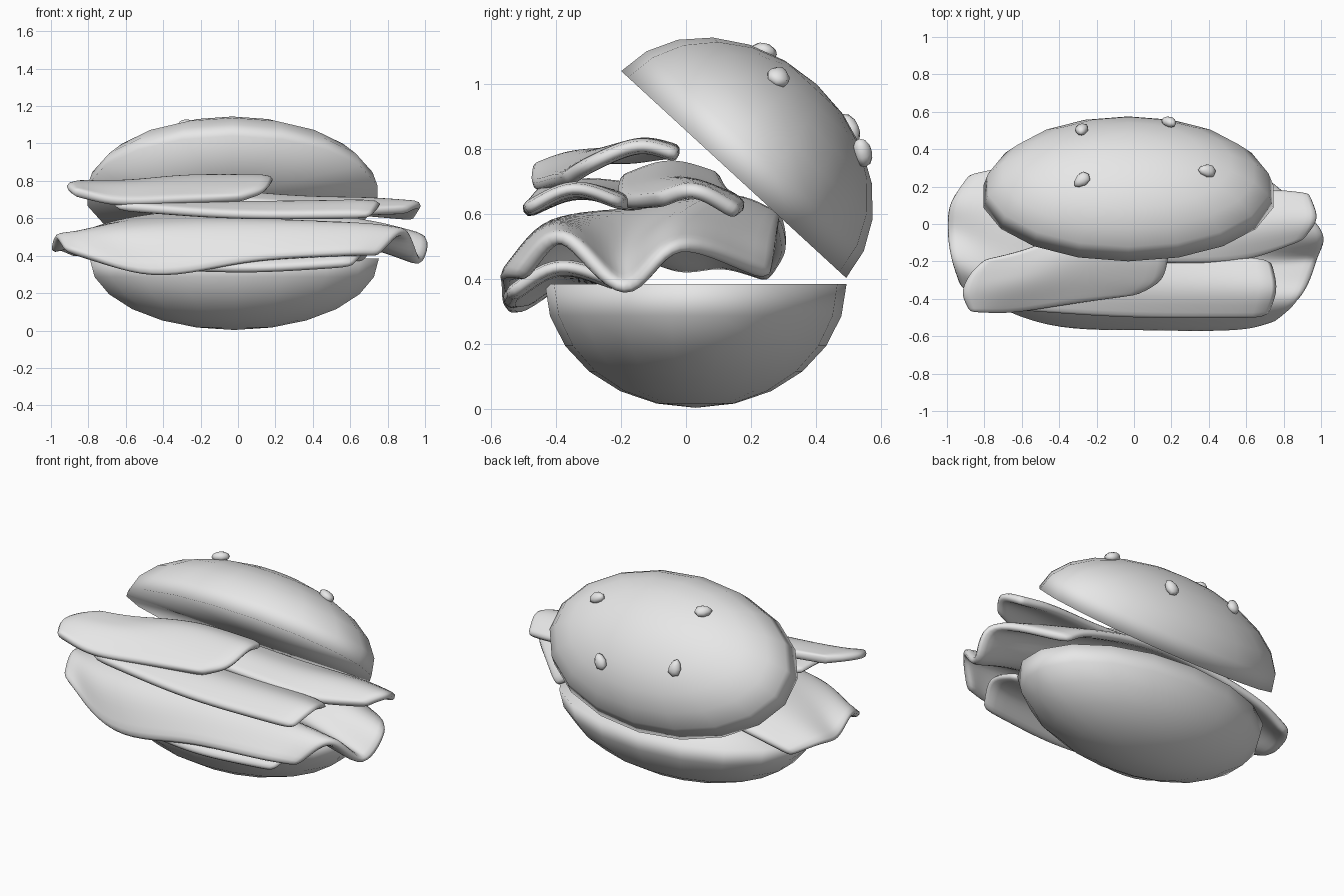
import bpy
import bmesh
import math
from mathutils import Matrix, Vector

cube = bpy.data.objects.get("Cube")
if cube:
    bpy.data.objects.remove(cube, do_unlink=True)

# One plain grey for every part
grey = bpy.data.materials.new("light grey")
grey.use_nodes = True
grey.diffuse_color = (0.8, 0.8, 0.8, 1)
grey.node_tree.nodes["Principled BSDF"].inputs["Base Color"].default_value = grey.diffuse_color


def finish(name, bm):
    bmesh.ops.recalc_face_normals(bm, faces=bm.faces)
    mesh = bpy.data.meshes.new(name)
    bm.to_mesh(mesh)
    bm.free()
    mesh.materials.append(grey)
    for face in mesh.polygons:
        face.use_smooth = True
    obj = bpy.data.objects.new(name, mesh)
    bpy.context.collection.objects.link(obj)
    return obj


def bun(name, centre, radii, tilt):
    """Half ellipsoid with a flat cut face, softly shaded over the rim."""
    bm = bmesh.new()
    bmesh.ops.create_uvsphere(bm, u_segments=18, v_segments=12, radius=1)
    bmesh.ops.bisect_plane(bm, geom=bm.verts[:] + bm.edges[:] + bm.faces[:], dist=0.001,
                           plane_co=(0, 0, 0), plane_no=(0, 0, 1), clear_inner=True)
    cut = bmesh.ops.holes_fill(bm, edges=[e for e in bm.edges if e.is_boundary])["faces"]
    bmesh.ops.poke(bm, faces=cut)
    matrix = (Matrix.Translation(centre) @ Matrix.Rotation(math.radians(tilt), 4, "X")
              @ Matrix.Diagonal((*radii, 1)))
    bmesh.ops.transform(bm, matrix=matrix, verts=bm.verts)
    finish(name, bm)


def spline(points, steps=4):
    """Smooth curve through all the points."""
    p = [Vector(q) for q in points]
    p = [2 * p[0] - p[1]] + p + [2 * p[-1] - p[-2]]
    out = []
    for a, b, c, d in zip(p, p[1:], p[2:], p[3:]):
        for i in range(steps):
            t = i / steps
            out.append(b + (c - a) * t / 2 + (a - 2.5 * b + 2 * c - d / 2) * t * t
                       + (1.5 * (b - c) + (d - a) / 2) * t ** 3)
    return out + [p[-2]]


def slice_sheet(name, rows, thickness=0.05):
    """Draped sheet through rows of points, each row running front to back."""
    across = [spline(row) for row in rows]
    lines = [spline(column) for column in zip(*across)]
    bm = bmesh.new()
    grid = [[bm.verts.new(co) for co in line] for line in lines]
    for m, n in zip(grid, grid[1:]):
        for i in range(len(m) - 1):
            bm.faces.new((m[i], m[i + 1], n[i + 1], n[i]))
    obj = finish(name, bm)
    solid = obj.modifiers.new("thickness", "SOLIDIFY")
    solid.thickness = thickness
    solid.offset = 0
    rounding = obj.modifiers.new("rounding", "SUBSURF")
    rounding.levels = rounding.render_levels = 1


# Bun halves, the top one tipped back
bun("bottom_bun", (-0.02, 0.03, 0.385), (0.785, 0.465, 0.382), 180)
top_centre = Vector((-0.03, 0.147, 0.722))
bun("top_bun", top_centre, (0.787, 0.471, 0.378), -42.6)

# Seeds lying on the crust
seeds = [(-0.28, 0.235, 1.1), (0.39, 0.285, 1.023), (-0.28, 0.505, 0.862), (0.19, 0.545, 0.79)]
for i, place in enumerate(seeds):
    outward = Vector(place) - top_centre
    outward.x *= 0.3
    bm = bmesh.new()
    bmesh.ops.create_uvsphere(bm, u_segments=8, v_segments=6, radius=1)
    for v in bm.verts:
        v.co.y *= 1 - 0.3 * v.co.x
    matrix = (Matrix.Translation(place) @ outward.to_track_quat("Z", "Y").to_matrix().to_4x4()
              @ Matrix.Rotation(i * 0.7, 4, "Z") @ Matrix.Diagonal((0.05, 0.036, 0.028, 1)))
    bmesh.ops.transform(bm, matrix=matrix, verts=bm.verts)
    finish(f"seed_{i + 1}", bm)

# Large wavy leaf
slice_sheet("large_leaf", [
    [(-.93, -.34, .43), (-.98, -.18, .5), (-1, -.02, .43), (-.98, .12, .44), (-.88, .26, .4)],
    [(-.45, -.53, .29), (-.6, -.4, .52), (-.6, -.15, .57), (-.6, .1, .57), (-.6, .31, .49)],
    [(.1, -.56, .37), (0, -.41, .56), (0, -.15, .59), (0, .13, .64), (0, .29, .58)],
    [(.55, -.56, .4), (.62, -.4, .56), (.65, -.2, .47), (.64, 0, .58), (.5, .28, .5)],
    [(.75, -.51, .4), (.9, -.38, .53), (.98, -.19, .36), (1, -.02, .5), (.68, .26, .4)],
])

# Small leaf under it
slice_sheet("lower_leaf", [
    [(-.36, -.5, .33), (-.38, -.38, .4), (-.36, -.19, .4)],
    [(.1, -.56, .32), (.12, -.39, .42), (.12, -.19, .39)],
    [(.62, -.55, .35), (.7, -.39, .44), (.69, -.19, .38)],
])

# Stacked slices above
slice_sheet("back_slice", [
    [(-.3, -.2, .7), (-.3, -.05, .75), (-.3, .1, .71)],
    [(.3, -.21, .66), (.3, -.05, .7), (.3, .13, .66)],
    [(.6, -.19, .63), (.7, 0, .69), (.72, .18, .62)],
    [(.91, -.08, .64), (.98, .03, .67), (.94, .16, .6)],
])
slice_sheet("front_slice", [
    [(-.66, -.46, .66), (-.68, -.32, .69), (-.66, -.16, .68)],
    [(0, -.5, .61), (0, -.33, .67), (0, -.12, .63)],
    [(.72, -.5, .61), (.77, -.35, .68), (.74, -.19, .63)],
])
slice_sheet("top_slice", [
    [(-.88, -.47, .74), (-.92, -.37, .77), (-.88, -.27, .78), (-.8, -.19, .78)],
    [(-.65, -.47, .68), (-.6, -.33, .76), (-.6, -.24, .78), (-.6, -.14, .78)],
    [(-.3, -.42, .69), (-.25, -.27, .77), (-.25, -.14, .81), (-.25, -.03, .79)],
    [(.02, -.37, .7), (.15, -.3, .75), (.19, -.15, .81), (.18, -.02, .78)],
])
